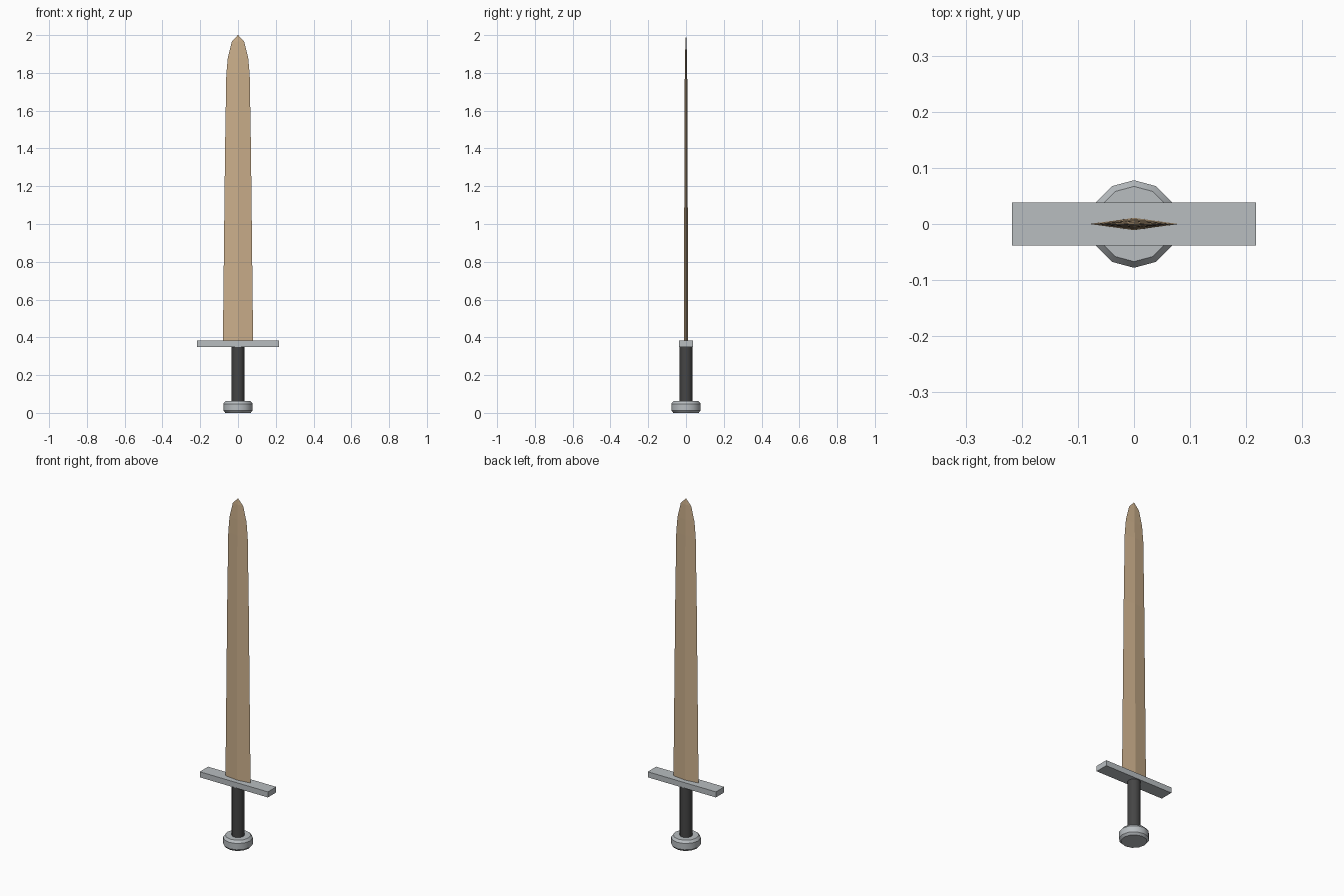
import bpy, bmesh, math

if "Cube" in bpy.data.objects:
    bpy.data.objects.remove(bpy.data.objects["Cube"])


def material(name, rgb):
    m = bpy.data.materials.new(name)
    m.diffuse_color = (*rgb, 1)
    m.use_nodes = True
    m.node_tree.nodes["Principled BSDF"].inputs["Base Color"].default_value = m.diffuse_color
    return m


STEEL = material("pale grey metal", (0.48, 0.51, 0.53))
DARK = material("dark grip", (0.06, 0.06, 0.06))
BRONZE = material("tan blade", (0.60, 0.43, 0.26))


def make(name, bm, mat, smooth=False):
    bmesh.ops.recalc_face_normals(bm, faces=bm.faces)
    mesh = bpy.data.meshes.new(name)
    bm.to_mesh(mesh)
    bm.free()
    mesh.materials.append(mat)
    ob = bpy.data.objects.new(name, mesh)
    bpy.context.collection.objects.link(ob)
    if smooth:
        bpy.ops.object.select_all(action='DESELECT')
        ob.select_set(True)
        bpy.context.view_layer.objects.active = ob
        bpy.ops.object.shade_smooth_by_angle(angle=math.radians(35))
    return ob


def loft(rings):
    """Capped skin through rings of equal length."""
    bm = bmesh.new()
    loops = [[bm.verts.new(p) for p in ring] for ring in rings]
    n = len(loops[0])
    for a, b in zip(loops, loops[1:]):
        for i in range(n):
            j = (i + 1) % n
            bm.faces.new((a[i], a[j], b[j], b[i]))
    bm.faces.new(loops[0][::-1])
    bm.faces.new(loops[-1])
    return bm


def turned(profile, sides=12):
    return loft([[(r * math.cos(math.tau * i / sides), r * math.sin(math.tau * i / sides), z)
                  for i in range(sides)] for r, z in profile])


# Pommel: bevelled disc
make("pommel", turned([(0.067, 0), (0.078, 0.012), (0.078, 0.048), (0.067, 0.062)]), STEEL, True)

# Grip
make("grip", turned([(0.034, 0.05), (0.034, 0.355)]), DARK, True)

# Crossguard
bm = bmesh.new()
bmesh.ops.create_cube(bm, size=1)
for v in bm.verts:
    v.co.x *= 0.434
    v.co.y *= 0.076
    v.co.z = v.co.z * 0.032 + 0.366
make("crossguard", bm, STEEL)

# Blade: diamond section (half width, half thickness, height) narrowing to a rounded point
sections = [(0.080, 0.011, 0.375), (0.0685, 0.0085, 1.40), (0.062, 0.0065, 1.79),
            (0.054, 0.005, 1.88), (0.033, 0.003, 1.965), (0.001, 0.0005, 2.0)]
make("blade", loft([[(w, 0, z), (0, t, z), (-w, 0, z), (0, -t, z)] for w, t, z in sections]), BRONZE)
